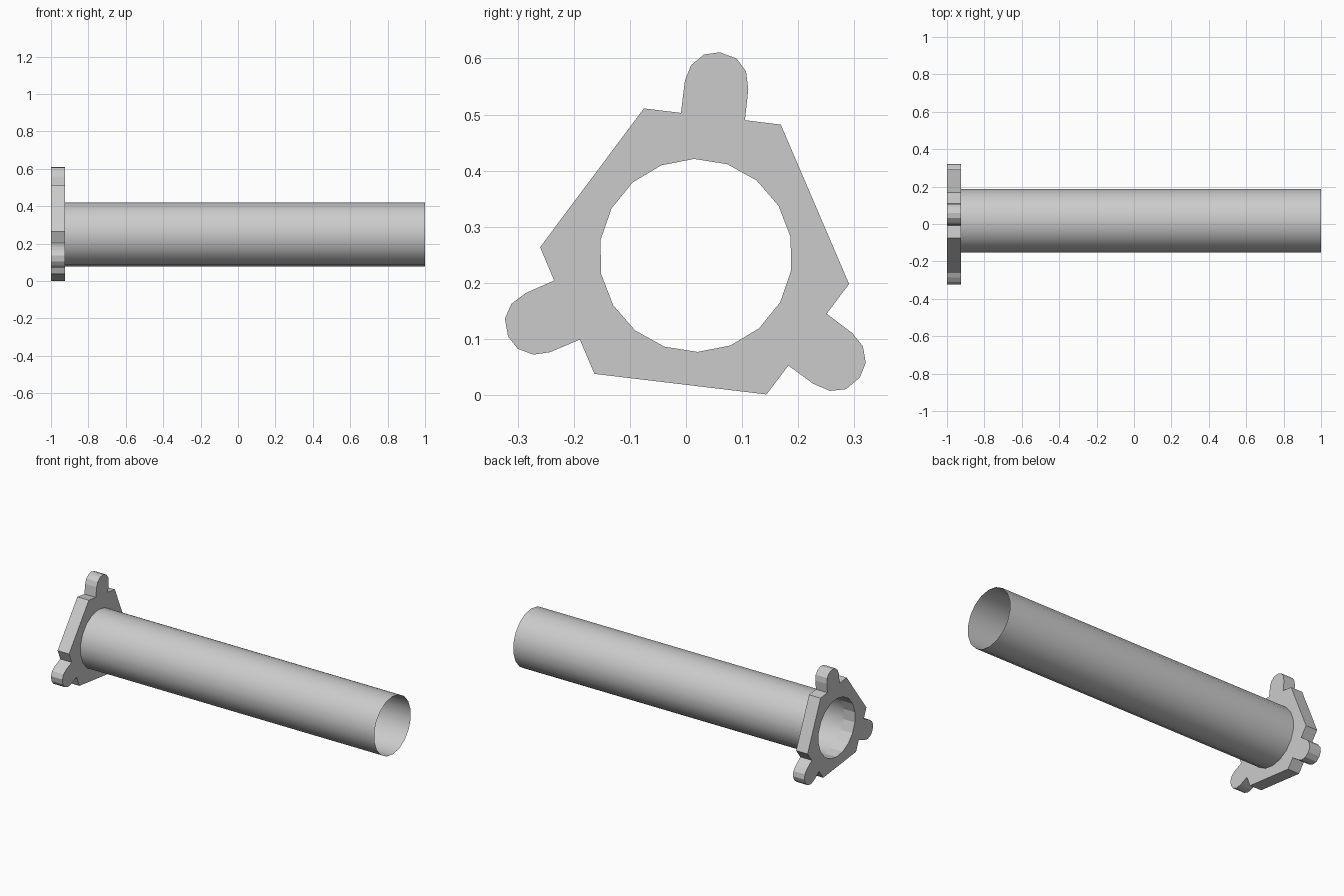
import bpy, bmesh
from math import cos, sin, radians
from mathutils import Vector, Matrix

if "Cube" in bpy.data.objects:
    bpy.data.objects.remove(bpy.data.objects["Cube"])

CY, CZ, R, SIDES = 0.0175, 0.249, 0.172, 18
X_BACK, X_FACE, X_END = -1.0, -0.925, 1.0


def add_loop(bm, pts, x):
    verts = [bm.verts.new((x, y, z)) for y, z in pts]
    return [bm.edges.new((verts[i], verts[(i + 1) % len(verts)])) for i in range(len(verts))]


def finish(bm, name):
    bmesh.ops.recalc_face_normals(bm, faces=bm.faces)
    mesh = bpy.data.meshes.new(name)
    bm.to_mesh(mesh)
    bm.free()
    obj = bpy.data.objects.new(name, mesh)
    bpy.context.collection.objects.link(obj)
    return obj


def smooth(obj):
    bpy.ops.object.select_all(action='DESELECT')
    obj.select_set(True)
    bpy.context.view_layer.objects.active = obj
    bpy.ops.object.shade_smooth_by_angle(angle=radians(30))


bore = [(CY + R * cos(radians(91 + i * 360 / SIDES)), CZ + R * sin(radians(91 + i * 360 / SIDES)))
        for i in range(SIDES)]

# Open thin tube
bm = bmesh.new()
edges = add_loop(bm, bore, X_FACE)
ext = bmesh.ops.extrude_edge_only(bm, edges=edges)
bmesh.ops.translate(bm, vec=(X_END - X_FACE, 0, 0),
                    verts=[g for g in ext['geom'] if isinstance(g, bmesh.types.BMVert)])
tube = finish(bm, "tube")
smooth(tube)

# One third of the flange outline: corner, rounded lug, corner
third = [(-0.075, 0.511), (-0.009, 0.503), (-0.002, 0.560), (0.009, 0.588), (0.032, 0.607),
         (0.060, 0.611), (0.090, 0.600), (0.107, 0.577), (0.111, 0.545), (0.105, 0.490),
         (0.169, 0.482)]
centre = Vector((CY, CZ))
outline = []
for k in range(3):
    rot = Matrix.Rotation(radians(-120 * k), 2)
    outline += [tuple(centre + rot @ (Vector(p) - centre)) for p in third]

# Three-lug flange plate with the bore cut through it
bm = bmesh.new()
x_mid = (X_BACK + X_FACE) / 2
edges = add_loop(bm, outline, x_mid) + add_loop(bm, bore, x_mid)
bmesh.ops.triangle_fill(bm, edges=edges, use_beauty=True, normal=(1, 0, 0))
flange = finish(bm, "flange")
smooth(flange)
solid = flange.modifiers.new("thickness", 'SOLIDIFY')
solid.thickness = X_FACE - X_BACK
solid.offset = 0
# Flat faces with crisp rims on the plate
flange.data.shade_flat()
